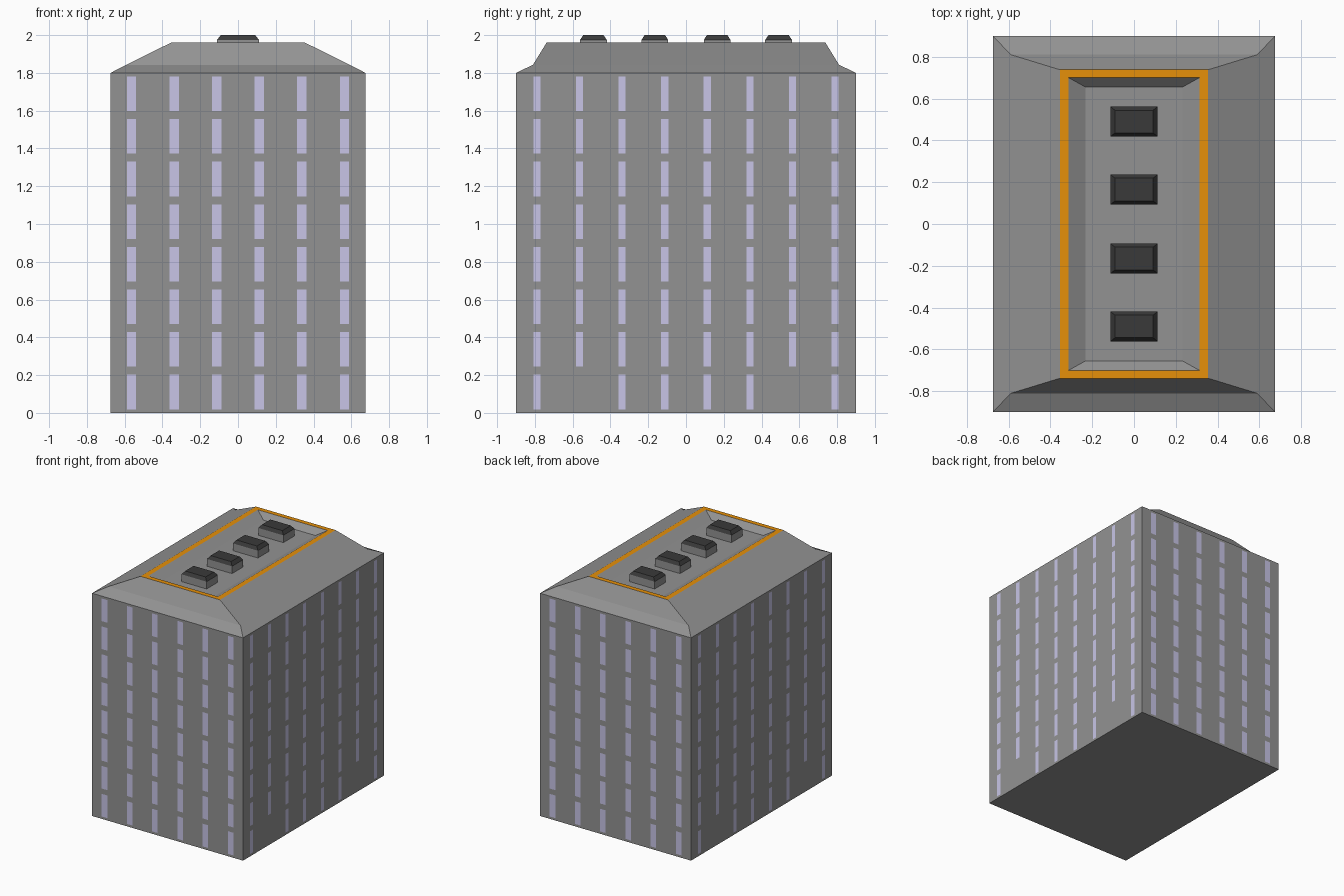
import bpy, bmesh

if "Cube" in bpy.data.objects:
    bpy.data.objects.remove(bpy.data.objects["Cube"])


def material(name, rgb):
    m = bpy.data.materials.new(name)
    m.diffuse_color = (*rgb, 1.0)
    m.use_nodes = True
    m.node_tree.nodes["Principled BSDF"].inputs["Base Color"].default_value = m.diffuse_color
    return m


CONCRETE = material("concrete grey", (0.29, 0.29, 0.29))
GLASS = material("pale lilac glass", (0.60, 0.58, 0.83))
ORANGE = material("orange trim", (0.79, 0.28, 0.003))
DARK = material("dark grey", (0.042, 0.042, 0.042))

HX, HY, WALL_H, ROWS = 0.675, 0.90, 1.80, 8


def finish(name, bm, mats):
    bmesh.ops.remove_doubles(bm, verts=bm.verts, dist=0.0001)
    bmesh.ops.recalc_face_normals(bm, faces=bm.faces)
    mesh = bpy.data.meshes.new(name)
    bm.to_mesh(mesh)
    bm.free()
    for m in mats:
        mesh.materials.append(m)
    obj = bpy.data.objects.new(name, mesh)
    bpy.context.collection.objects.link(obj)
    return obj


def ring(bm, hx, hy, z, cy=0.0):
    return [bm.verts.new((sx * hx, cy + sy * hy, z))
            for sx, sy in ((-1, -1), (1, -1), (1, 1), (-1, 1))]


def loft(bm, levels, mats, cy=0.0):
    """Join rectangular rings (hx, hy, z); one material index per band."""
    rings = [ring(bm, hx, hy, z, cy) for hx, hy, z in levels]
    for a, b, mi in zip(rings, rings[1:], mats):
        for i in range(4):
            j = (i + 1) % 4
            bm.faces.new((a[i], a[j], b[j], b[i])).material_index = mi
    return rings


def breaks(count, pitch, width, lo, hi):
    """Wall edges plus both sides of each window along one direction."""
    mid = (lo + hi) / 2
    out = [lo]
    for i in range(count):
        c = mid + (i - (count - 1) / 2) * pitch
        out += [c - width / 2, c + width / 2]
    return out + [hi]


# Tower: walls, roof slopes, orange rim and recess as one closed shell
bm = bmesh.new()
zs = breaks(ROWS, 0.2255, 0.183, 0.0, WALL_H)


def wall(us, place, blank_columns=()):
    for i, (u0, u1) in enumerate(zip(us, us[1:])):
        for k, (z0, z1) in enumerate(zip(zs, zs[1:])):
            f = bm.faces.new([bm.verts.new(place(u, z)) for u, z in
                              ((u0, z0), (u1, z0), (u1, z1), (u0, z1))])
            window = i % 2 == 1 and k % 2 == 1
            if k == 1 and i // 2 in blank_columns:
                window = False
            f.material_index = 1 if window else 0


for s in (-1, 1):
    wall(breaks(6, 0.2255, 0.050, -HX, HX), lambda u, z: (u, s * HY, z))
    wall(breaks(8, 0.2255, 0.038, -HY, HY), lambda u, z: (s * HX, u, z), (1, 6))

bm.faces.new(ring(bm, HX, HY, 0.0))
roof = loft(bm, [(HX, HY, WALL_H), (0.59, 0.81, 1.843), (0.355, 0.738, 1.96),
                 (0.313, 0.70, 1.96), (0.232, 0.655, 1.915)], (0, 0, 2, 0))
bm.faces.new(roof[-1])
finish("tower_block", bm, [CONCRETE, GLASS, ORANGE])

# Four roof vents with dark bevelled caps
for n, cy in enumerate((-0.49, -0.165, 0.165, 0.49)):
    bm = bmesh.new()
    levels = [(0.112, 0.071, 1.912), (0.112, 0.071, 1.974), (0.091, 0.054, 2.0)]
    rings = loft(bm, levels, (0, 1), cy)
    bm.faces.new(rings[0])
    bm.faces.new(rings[-1]).material_index = 1
    finish(f"roof_vent_{n + 1}", bm, [CONCRETE, DARK])
